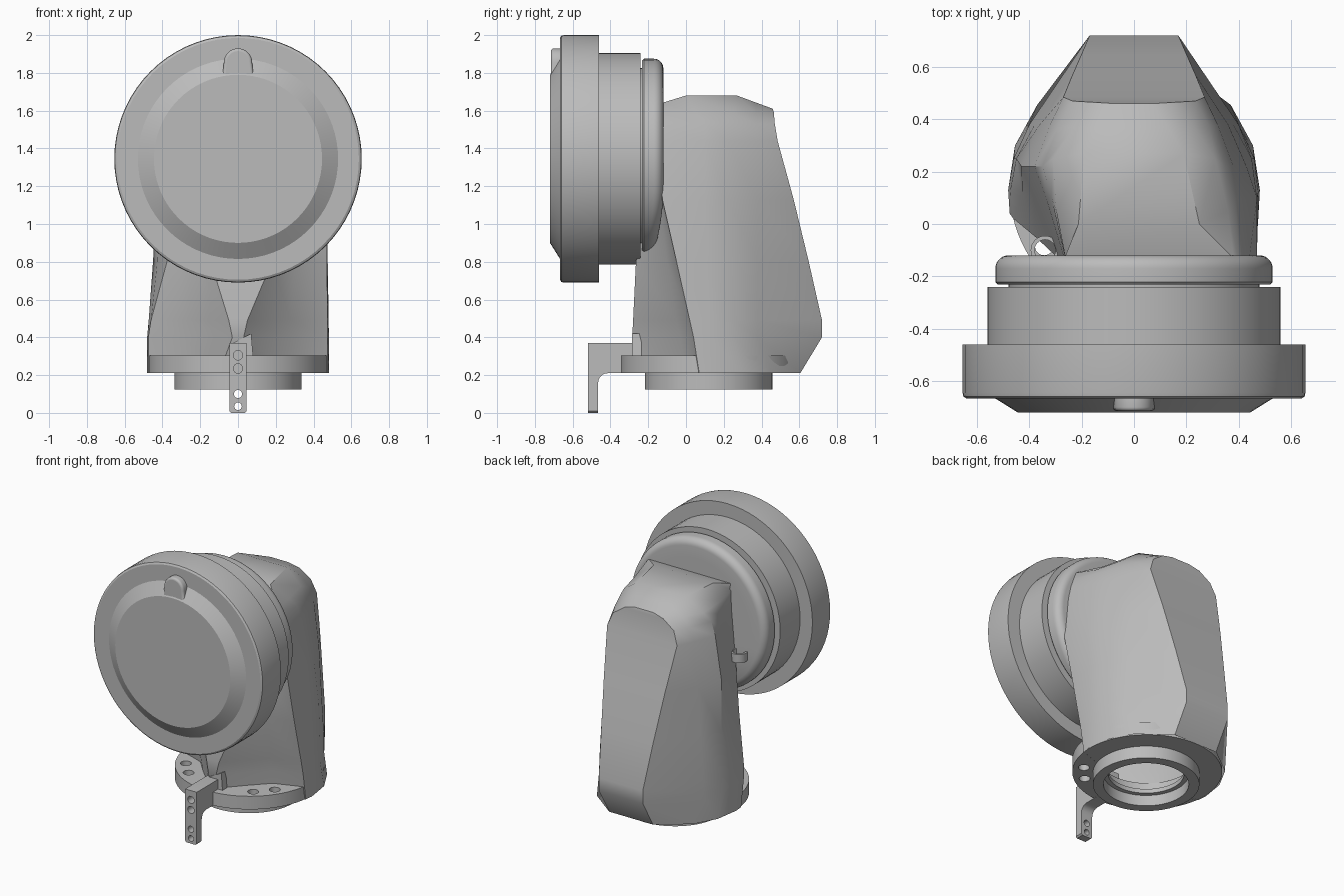
import bpy, bmesh, math
from mathutils import Matrix, Vector

if "Cube" in bpy.data.objects:
    bpy.data.objects.remove(bpy.data.objects["Cube"])

grey = bpy.data.materials.new("plain grey")
grey.use_nodes = True
GREY = (0.5, 0.5, 0.5, 1)
grey.diffuse_color = GREY
grey.node_tree.nodes["Principled BSDF"].inputs["Base Color"].default_value = GREY


def finish(obj, angle=30):
    """Give the part its material and shading."""
    bpy.ops.object.select_all(action="DESELECT")
    obj.select_set(True)
    bpy.context.view_layer.objects.active = obj
    if obj.type == "CURVE":
        bpy.ops.object.convert(target="MESH")
        obj = bpy.context.object
    obj.data.materials.clear()
    obj.data.materials.append(grey)
    bpy.ops.object.shade_smooth_by_angle(angle=math.radians(angle))
    return obj


def from_bmesh(name, bm, angle=30):
    bmesh.ops.recalc_face_normals(bm, faces=bm.faces)
    mesh = bpy.data.meshes.new(name)
    bm.to_mesh(mesh)
    bm.free()
    obj = bpy.data.objects.new(name, mesh)
    bpy.context.collection.objects.link(obj)
    return finish(obj, angle)


def lathe(name, profile, axis, centre, closed=False, steps=72):
    """Turn a (radius, height) profile around the axis."""
    bm = bmesh.new()
    side = Vector((1, 0, 0))
    axis = Vector(axis)
    verts = [bm.verts.new(side * r + axis * h) for r, h in profile]
    pairs = list(zip(verts, verts[1:]))
    if closed:
        pairs.append((verts[-1], verts[0]))
    edges = [bm.edges.new(p) for p in pairs]
    bmesh.ops.spin(bm, geom=verts + edges, cent=(0, 0, 0), axis=axis,
                   angle=math.tau, steps=steps)
    bmesh.ops.remove_doubles(bm, verts=bm.verts, dist=0.0005)
    bmesh.ops.translate(bm, verts=bm.verts, vec=centre)
    return from_bmesh(name, bm)


def plate(name, loops, depth, matrix, bevel=0):
    """Extrude a flat outline; the further loops become holes."""
    curve = bpy.data.curves.new(name, "CURVE")
    curve.dimensions = "2D"
    curve.fill_mode = "BOTH"
    curve.extrude = depth / 2 - bevel
    curve.bevel_depth = bevel
    curve.offset = -bevel
    for loop in loops:
        spline = curve.splines.new("POLY")
        spline.points.add(len(loop) - 1)
        for point, (x, y) in zip(spline.points, loop):
            point.co = (x, y, 0, 1)
        spline.use_cyclic_u = True
    obj = bpy.data.objects.new(name, curve)
    obj.matrix_world = matrix
    bpy.context.collection.objects.link(obj)
    return finish(obj)


def circle(x, y, r, n=24, start=0, sweep=math.tau):
    full = sweep == math.tau
    return [(x + r * math.cos(start + sweep * i / (n if full else n - 1)),
             y + r * math.sin(start + sweep * i / (n if full else n - 1)))
            for i in range(n)]


UPRIGHT = Matrix.Rotation(math.pi / 2, 4, "X")        # outline in x and z
SIDEWAYS = Matrix(((0, 0, 1, 0), (1, 0, 0, 0), (0, 1, 0, 0), (0, 0, 0, 1)))  # in y and z

# Lamp drum: raised lens, wide rim, barrel, groove
drum_z = 1.345
lathe("lamp_drum",
      [(0, -0.72), (0.445, -0.72), (0.53, -0.667), (0.64, -0.667), (0.652, -0.66),
       (0.655, -0.645), (0.655, -0.46), (0.56, -0.46), (0.56, -0.24),
       (0.48, -0.24), (0.48, -0.23), (0, -0.23)],
      (0, 1, 0), (0, 0, drum_z))

# Rounded back cap, falling away towards the bottom
cap_round = [(0.48 + x, y) for x, y in circle(0, -0.17, 0.05, 8, 0, math.pi / 2)]
cap = lathe("lamp_back_cap", [(0, -0.232), (0.52, -0.232), (0.53, -0.222)] + cap_round
            + [(0.4, -0.12), (0.3, -0.12), (0.15, -0.12), (0, -0.12)],
            (0, 1, 0), (0, 0, drum_z))
for v in cap.data.vertices:
    if v.co.y > -0.2 and v.co.z < 1.2:
        v.co.y -= 0.4 * (1.2 - v.co.z) ** 2

# Rounded tab on the lens edge
tab = circle(0, 1.855, 0.075, 16, 0, math.pi) + [
    (-0.08, 1.8), (-0.1, 1.775), (0.1, 1.775), (0.08, 1.8)]
plate("lens_tab", [tab], 0.07, Matrix.Translation((0, -0.68, 0)) @ UPRIGHT, 0.015)

# Housing sections: height, left narrowing, then right-hand points back to front
sections = [
    (0.21, 1, [(.17, .605), (.37, .455), (.455, .3), (.481, .13), (.475, .07), (.28, 0), (.1, -.2)]),
    (0.40, 1, [(.17, .72), (.4, .38), (.46, .25), (.481, .13), (.475, .04), (.28, -.03), (.03, -.285)]),
    (0.49, .97, [(.17, .72), (.4, .38), (.46, .25), (.48, .13), (.475, .02), (.28, -.05), (.05, -.28)]),
    (0.80, .8, [(.2, .65), (.38, .38), (.45, .25), (.475, .12), (.47, -.05), (.3, -.1), (.18, -.265)]),
    (1.13, .63, [(.235, .57), (.36, .38), (.43, .22), (.47, .1), (.47, -.125), (.3, -.14), (.15, -.2)]),
    (1.44, .6, [(.27, .485), (.32, .38), (.38, .22), (.42, .1), (.44, -.14), (.3, -.14), (.15, -.14)]),
    (1.53, .62, [(.235, .47), (.29, .37), (.35, .22), (.39, .1), (.42, -.14), (.28, -.14), (.14, -.14)]),
    (1.59, .65, [(.15, .465), (.23, .37), (.31, .25), (.36, .05), (.4, -.14), (.28, -.14), (.14, -.14)]),
    (1.68, .7, [(.07, .46), (.13, .37), (.19, .27), (.25, 0), (.38, -.13), (.2, -.14), (.1, -.14)]),
]
bm = bmesh.new()
rings = []
for z, narrow, points in sections:
    right, left = [], []
    for i, (x, y) in enumerate(points):
        top = z
        if z == sections[-1][0]:                       # crowned top
            top = min(z, 1.64 + (y + .13) / 3, z - (y - .27) * .37)
        k = narrow if i > 3 else (1 + narrow) / 2 if i == 3 else 1
        right.append(bm.verts.new((x, y, top)))
        left.append(bm.verts.new((-x * k, y, top)))
    rings.append(right + left[::-1])
for low, high in zip(rings, rings[1:]):
    for i in range(len(low)):
        j = (i + 1) % len(low)
        bm.faces.new((low[i], low[j], high[j], high[i]))
crown = rings[-1]
for i in range(len(crown) // 2 - 1):
    bm.faces.new((crown[i], crown[i + 1], crown[-2 - i], crown[-1 - i]))
from_bmesh("housing", bm, 36)

# Base flange with bolt holes and an open middle
base_y = 0.13
holes = []
for degrees in (-58, -38, 38, 58):
    a = math.radians(degrees - 90)
    holes.append(circle(0.405 * math.cos(a), 0.405 * math.sin(a), 0.035))
plate("base_flange", [circle(0, 0, 0.474, 72), circle(0, 0, 0.3, 48)] + holes, 0.092,
      Matrix.Translation((0, base_y, 0.257)))

# Collar under the flange
lathe("base_collar", [(0.27, 0.125), (0.337, 0.125), (0.337, 0.23), (0.3, 0.23),
                      (0.24, 0.23), (0.24, 0.2), (0.27, 0.2)],
      (0, 0, 1), (0, base_y - 0.01, 0), closed=True)

# Front bracket: drilled leg, arm and a pointed gusset
w = 0.045
leg = [(-w, 0.01), (-w + .01, 0), (w - .01, 0), (w, 0.01), (w, 0.37), (-w, 0.37)]
leg_holes = [circle(0, z, r, 16) for z, r in ((.035, .02), (.1, .022), (.235, .025), (.305, .025))]
plate("bracket_leg", [leg] + leg_holes, 0.055, Matrix.Translation((0, -0.4925, 0)) @ UPRIGHT)
fillet = circle(-0.415, 0.16, 0.05, 6, math.pi, -math.pi / 2)
arm = fillet + [(-.3, .21), (-.2, .3), (-.2, .36), (-.29, .37), (-.466, .37)]
plate("bracket_arm", [arm], 2 * w, SIDEWAYS)
gusset = [(-w, .3), (.08, .3), (.07, .42), (-w, .36)]
plate("bracket_gusset", [gusset], 0.05, Matrix.Translation((0, -0.26, 0)) @ UPRIGHT)

# Small hoop beside the housing
lathe("side_hoop", [(0.04, -0.03), (0.055, -0.03), (0.055, 0.03), (0.04, 0.03)],
      (0, 0, 1), (-0.34, -0.1, 1.17), closed=True, steps=32)
